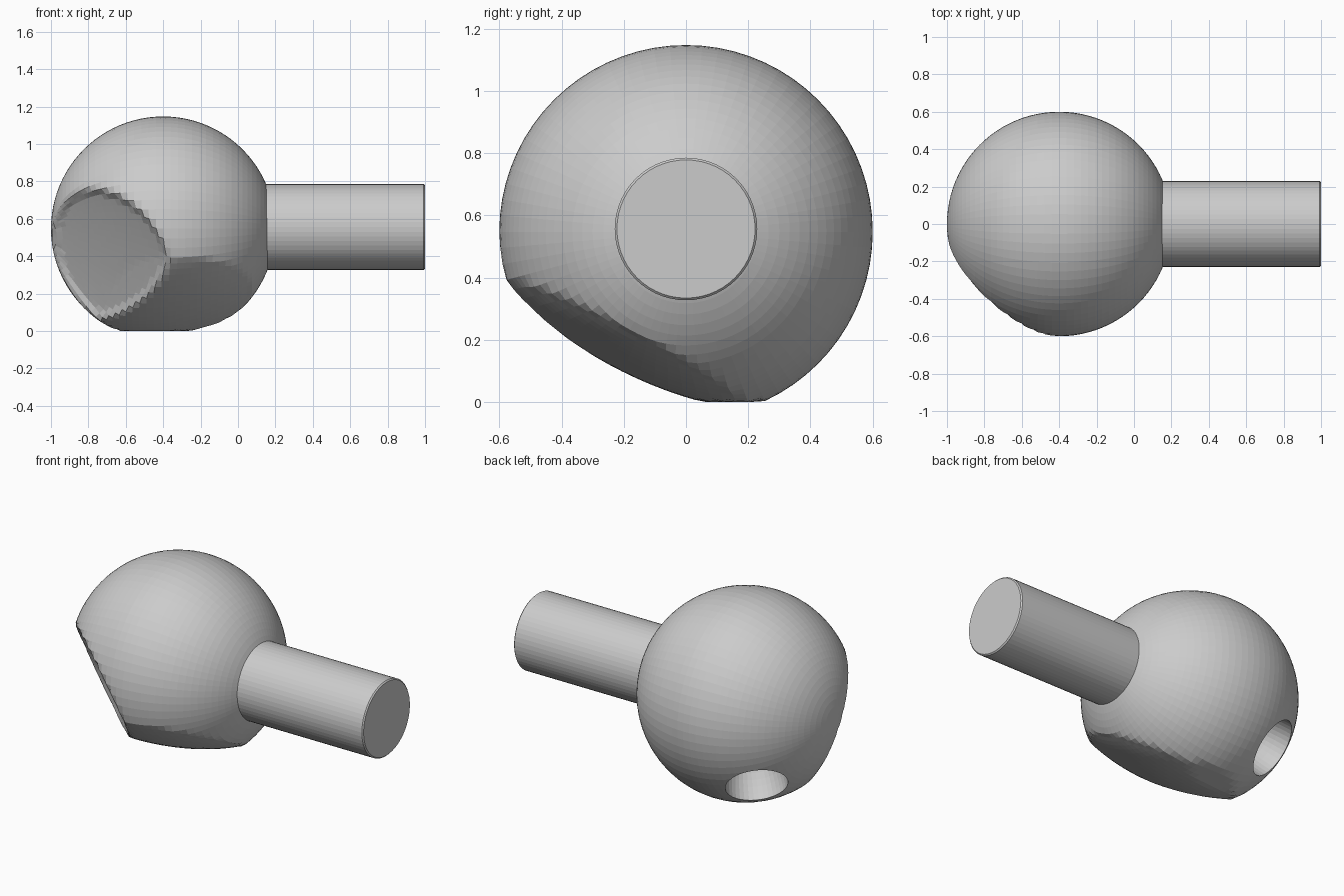
import bpy, bmesh
from mathutils import Vector, Matrix

if "Cube" in bpy.data.objects:
    bpy.data.objects.remove(bpy.data.objects["Cube"], do_unlink=True)

grey = bpy.data.materials.new("plain grey")
grey.use_nodes = True
COLOUR = (0.6, 0.6, 0.6, 1)
grey.diffuse_color = COLOUR
grey.node_tree.nodes["Principled BSDF"].inputs["Base Color"].default_value = COLOUR

CENTRE = Vector((-0.4, 0, 0.547))
RADIUS = 0.6
X_AXIS = Matrix.Rotation(1.5708, 4, "Y")


def add_object(name, bm):
    mesh = bpy.data.meshes.new(name)
    bm.to_mesh(mesh)
    bm.free()
    mesh.materials.append(grey)
    obj = bpy.data.objects.new(name, mesh)
    bpy.context.collection.objects.link(obj)
    return obj


def press(co, normal, start, slope, soft=0.05):
    """Push the part of the ball beyond a plane inwards, with a soft rim."""
    over = co.dot(normal) - start
    if over > 0:
        co -= normal * over * (1 - slope) * min(1, over / soft)


# Ball with its poles along the shaft, dented at the front
bm = bmesh.new()
bmesh.ops.create_uvsphere(bm, u_segments=72, v_segments=48, radius=RADIUS, matrix=X_AXIS)
side_dent = Vector((-0.62, -0.68, -0.38)).normalized()
under_dent = Vector((0.12, -0.46, -0.88)).normalized()
for v in bm.verts:
    press(v.co, under_dent, 0.41, 0.4, 0.02)
    press(v.co, side_dent, 0.42, -0.1)
    v.co += CENTRE
    v.co.z = max(v.co.z, 0)
ball = add_object("ball", bm)

# Round socket sunk into the lower back
direction = Vector((-0.543, 0.59, -0.598)).normalized()
bm = bmesh.new()
bmesh.ops.create_uvsphere(
    bm, u_segments=40, v_segments=24, radius=0.174,
    matrix=Matrix.Translation(CENTRE + direction * 0.574)
    @ direction.to_track_quat("Z", "Y").to_matrix().to_4x4()
    @ Matrix.Diagonal((1, 1, 1.8, 1)))
cutter = add_object("socket_cutter", bm)
cutter.hide_render = True
cut = ball.modifiers.new("socket", "BOOLEAN")
cut.operation = "DIFFERENCE"
cut.solver = "EXACT"
cut.object = cutter
bpy.context.view_layer.objects.active = ball
bpy.ops.object.modifier_apply(modifier=cut.name)
bpy.data.objects.remove(cutter, do_unlink=True)

# Straight shaft with slightly eased ends
bm = bmesh.new()
bmesh.ops.create_cone(bm, cap_ends=True, segments=56, radius1=0.229, radius2=0.229,
                      depth=0.86, matrix=Matrix.Translation((0.57, 0, 0.556)) @ X_AXIS)
rims = [e for e in bm.edges if abs(e.verts[0].co.x - e.verts[1].co.x) < 0.1]
bmesh.ops.bevel(bm, geom=rims, offset=0.007, segments=1, affect="EDGES")
add_object("shaft", bm)
